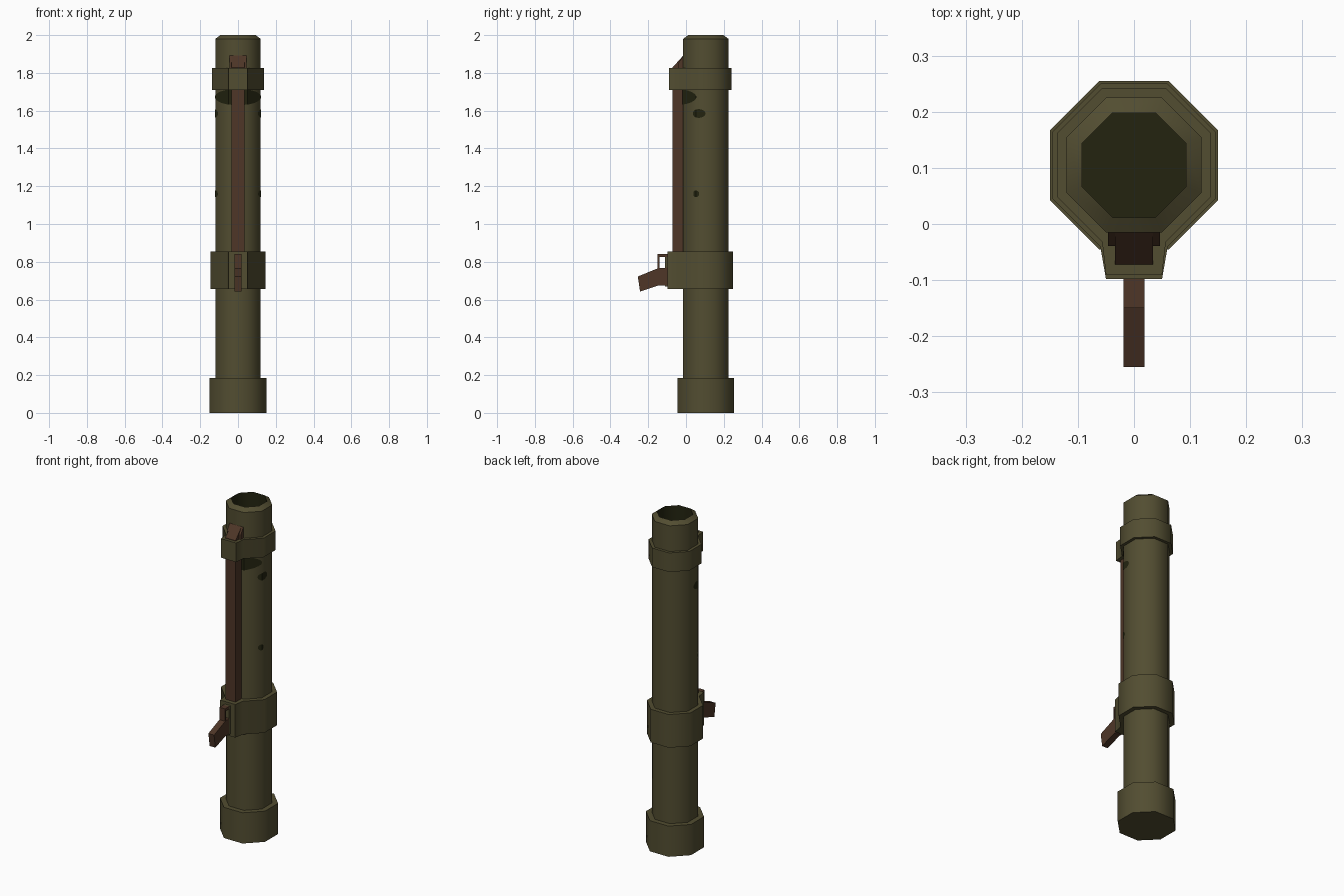
import bpy, bmesh, math

if "Cube" in bpy.data.objects:
    bpy.data.objects.remove(bpy.data.objects["Cube"])

CY = 0.105  # tube axis


def lin(c):
    c /= 255
    return c / 12.92 if c <= 0.04045 else ((c + 0.055) / 1.055) ** 2.4


def material(name, r, g, b):
    m = bpy.data.materials.new(name)
    m.diffuse_color = (lin(r), lin(g), lin(b), 1)
    m.use_nodes = True
    m.node_tree.nodes["Principled BSDF"].inputs["Base Color"].default_value = m.diffuse_color
    return m


OLIVE = material("olive", 82, 77, 49)
BROWN = material("dark_brown", 78, 54, 39)
DARK = material("blackened_green", 35, 36, 16)


def finish(name, bm, *mats, smooth=False, recalc=True):
    if recalc:
        bmesh.ops.recalc_face_normals(bm, faces=bm.faces)
    me = bpy.data.meshes.new(name)
    bm.to_mesh(me)
    bm.free()
    ob = bpy.data.objects.new(name, me)
    bpy.context.collection.objects.link(ob)
    for m in mats:
        me.materials.append(m)
    if smooth:
        bpy.ops.object.select_all(action='DESELECT')
        ob.select_set(True)
        bpy.context.view_layer.objects.active = ob
        bpy.ops.object.shade_smooth_by_angle(angle=math.radians(46))
    return ob


def on_octagon(deg, a):
    """Point on the octagon of apothem a; angle 0 is the front."""
    r = a / math.cos(math.radians((deg + 22.5) % 45 - 22.5))
    t = math.radians(deg)
    return r * math.sin(t), CY - r * math.cos(t)


def octagon(a):
    return [on_octagon(22.5 + 45 * i, a) for i in range(8)]


def loft(name, rings, mats, smooth=False, dark_from=None):
    """Join (outline, z) rings; spans from dark_from on use the second material."""
    bm = bmesh.new()
    loops = [[bm.verts.new((x, y, z)) for x, y in pts] for pts, z in rings]
    n = len(loops[0])
    bm.faces.new(loops[0])
    for k in range(len(loops) - 1):
        for i in range(n):
            j = (i + 1) % n
            f = bm.faces.new((loops[k][i], loops[k][j], loops[k + 1][j], loops[k + 1][i]))
            if dark_from is not None and k >= dark_from:
                f.material_index = 1
    cap = bm.faces.new(loops[-1])
    if dark_from is not None:
        cap.material_index = 1
    return finish(name, bm, *mats, smooth=smooth)


def side_profile(name, pts, half, mat):
    """Extrude a (y, z) outline symmetrically along x."""
    bm = bmesh.new()
    f = bm.faces.new([bm.verts.new((-half, y, z)) for y, z in pts])
    ext = bmesh.ops.extrude_face_region(bm, geom=[f])
    vs = [v for v in ext['geom'] if isinstance(v, bmesh.types.BMVert)]
    bmesh.ops.translate(bm, verts=vs, vec=(2 * half, 0, 0))
    return finish(name, bm, mat)


# Tube with chamfered muzzle and dark bore
loft("tube", [(octagon(0.12), 0.1), (octagon(0.12), 1.98), (octagon(0.093), 2.0),
              (octagon(0.093), 1.86)], (OLIVE, DARK), True, dark_from=2)

# Base cap
loft("base_cap", [(octagon(0.15), 0), (octagon(0.15), 0.185)], (OLIVE,), True)


# Bands that widen at the front to hold the rod
def band(name, a, front, z0, z1):
    pts = octagon(a) + [(-0.05, front), (0.05, front)]
    loft(name, [(pts, z0), (pts, z1)], (OLIVE,), True)


band("middle_band", 0.145, -0.098, 0.655, 0.855)
band("upper_band", 0.137, -0.09, 1.71, 1.825)

# Front rod with slanted tip, and its back plate
side_profile("rod", [(-0.072, 0.83), (-0.072, 1.828), (-0.016, 1.89), (-0.012, 0.83)], 0.034, BROWN)
side_profile("rod_back_plate", [(-0.045, 1.80), (-0.045, 1.855), (-0.012, 1.905), (-0.005, 1.80)],
             0.046, BROWN).location.y = 0.006

# Lever and its small open guard
side_profile("lever", [(-0.09, 0.675), (-0.145, 0.675), (-0.243, 0.642), (-0.255, 0.722),
                       (-0.15, 0.765), (-0.09, 0.77)], 0.019, BROWN)
side_profile("guard", [(-0.09, 0.84), (-0.15, 0.84), (-0.15, 0.755), (-0.14, 0.755),
                       (-0.14, 0.825), (-0.09, 0.825)], 0.019, BROWN)
side_profile("guard_root", [(-0.09, 0.67), (-0.112, 0.67), (-0.112, 0.84), (-0.09, 0.84)],
             0.019, OLIVE)


# Scorch marks: thin patches wrapped on the tube
def scorch(name, mid, half, z, hz):
    ts = {mid + half * math.sin(math.radians(d)) for d in range(-84, 85, 12)}
    ts |= {c for c in (-67.5, -22.5, 22.5, 67.5) if abs(c - mid) < half}
    bm = bmesh.new()
    cols = []
    for t in sorted(ts):
        h = hz * math.sqrt(max(0.0, 1 - ((t - mid) / half) ** 2))
        x, y = on_octagon(t, 0.1225)
        cols.append((bm.verts.new((x, y, z - h)), bm.verts.new((x, y, z + h))))
    for p, q in zip(cols, cols[1:]):
        bm.faces.new((p[0], q[0], q[1], p[1]))
    finish(name, bm, DARK, recalc=False)


scorch("front_scorch", 0, 68, 1.672, 0.042)
for side, s in (("right", 1), ("left", -1)):
    scorch(side + "_large_spot", s * 73, 16, 1.585, 0.023)
    scorch(side + "_small_spot", s * 66, 8, 1.16, 0.018)
